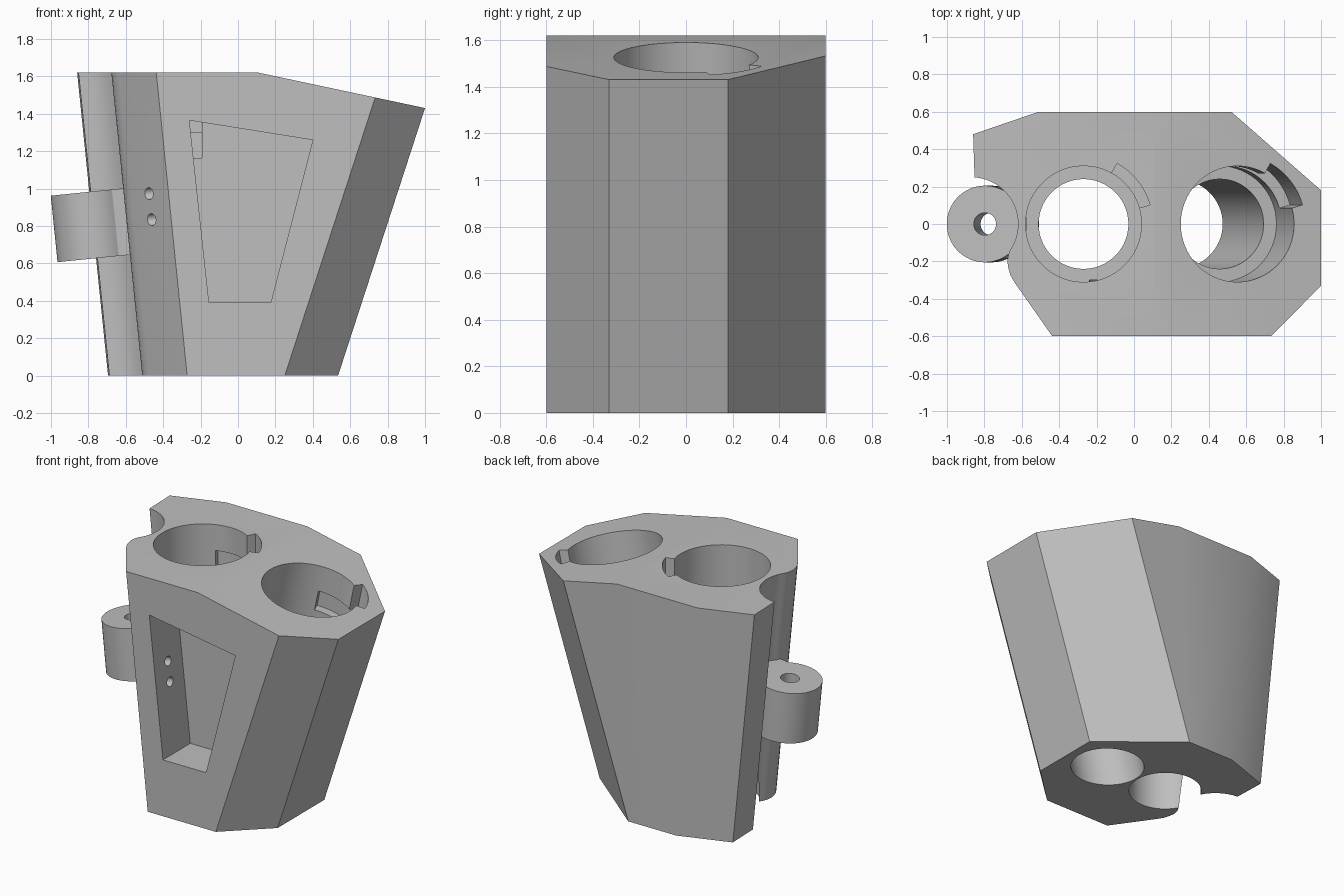
import bpy, bmesh, math
from mathutils import Matrix, Vector

if "Cube" in bpy.data.objects:
    bpy.data.objects.remove(bpy.data.objects["Cube"])

grey = bpy.data.materials.new("plain_grey")
grey.diffuse_color = (0.52, 0.52, 0.52, 1)
grey.use_nodes = True
grey.node_tree.nodes["Principled BSDF"].inputs["Base Color"].default_value = grey.diffuse_color

L_SLOPE, R_SLOPE = -0.102, 0.325      # lean of the left and right sides (dx per z)
TILT_L, TILT_R = math.radians(-5.8), math.radians(12)
TOP = 1.62


def arc(r, a0, a1, n, cx=0, cy=0):
    return [(cx + r * math.cos(math.radians(a0 + (a1 - a0) * i / n)),
             cy + r * math.sin(math.radians(a0 + (a1 - a0) * i / n))) for i in range(n + 1)]


def circle(r, n=64):
    return arc(r, 0, 360, n)[:-1]


def frame(x, y, z, angle=0, axis='Y'):
    return Matrix.Translation((x, y, z)) @ Matrix.Rotation(angle, 4, axis)


def loft(name, low, high, z0, z1, mat=None, cut=None):
    """Solid between two matching outlines, optionally trimmed by a plane."""
    bm = bmesh.new()
    a = [bm.verts.new((x, y, z0)) for x, y in low]
    b = [bm.verts.new((x, y, z1)) for x, y in high]
    bm.faces.new(a[::-1])
    bm.faces.new(b)
    n = len(a)
    for i in range(n):
        j = (i + 1) % n
        bm.faces.new((a[i], a[j], b[j], b[i]))
    if cut:
        res = bmesh.ops.bisect_plane(bm, geom=bm.verts[:] + bm.edges[:] + bm.faces[:],
                                     plane_co=cut[0], plane_no=cut[1], clear_outer=True)
        edges = [e for e in bm.edges if e.is_boundary]
        bmesh.ops.contextual_create(bm, geom=edges)
    bmesh.ops.recalc_face_normals(bm, faces=bm.faces[:])
    if mat:
        bm.transform(mat)
    me = bpy.data.meshes.new(name)
    bm.to_mesh(me)
    bm.free()
    me.materials.append(grey)
    ob = bpy.data.objects.new(name, me)
    bpy.context.collection.objects.link(ob)
    return ob


def prism(name, pts, z0, z1, mat=None):
    return loft(name, pts, pts, z0, z1, mat)


def carve(target, cutter):
    bpy.context.view_layer.objects.active = target
    m = target.modifiers.new("cut", 'BOOLEAN')
    m.operation, m.solver, m.object = 'DIFFERENCE', 'EXACT', cutter
    bpy.ops.object.modifier_apply(modifier=m.name)
    bpy.data.objects.remove(cutter)


# Body outline at the floor: right half leans right, left half leans left
right = [(0.25, -0.6), (0.535, -0.33), (0.535, 0.18), (0.022, 0.6)]
left_top = [(-0.51, 0.6), (-0.86, 0.48)]
left_top += arc(0.25, 86, -34, 24, -0.87, 0)           # hinge groove
left_top += [(-0.673, -0.17), (-0.677, -0.2), (-0.672, -0.235), (-0.66, -0.275),
             (-0.64, -0.31), (-0.437, -0.6)]
low = right + [(x - L_SLOPE * TOP, y) for x, y in left_top]
high = [(x + R_SLOPE * TOP, y) for x, y in right] + left_top
body = loft("body", low, high, 0, TOP,
            cut=(Vector((0.11, 0, TOP)), Vector((math.sin(TILT_R), 0, math.cos(TILT_R)))))

# Two stepped bores, each with an L-shaped locking slot
for mat in (frame(-0.27, 0, TOP), frame(0.553, 0, 1.525, TILT_R)):
    carve(body, prism("bore", circle(0.31), -0.455, 0.2, mat))
    carve(body, prism("through_hole", circle(0.24), -2, 0.1, mat))
    for end, z0, z1 in ((61, -0.32, 0.2), (110, -0.321, -0.18)):
        pts = arc(0.37, 16, end, 24) + arc(0.27, end, 16, 24)
        carve(body, prism("slot", pts, z0, z1, mat))

# Front pocket
pocket = [(-0.26, 1.365), (-0.155, 0.39), (0.175, 0.39), (0.4, 1.26)]
carve(body, prism("pocket", pocket, 0.3, 0.7, frame(0, 0, 0, math.pi / 2, 'X')))

# Two screw holes from the left chamfer into the pocket
for x, z in ((-0.48, 0.973), (-0.466, 0.834)):
    carve(body, prism("screw_hole", circle(0.032, 32), -0.3, 0.32,
                      frame(x, -0.45, z, math.pi / 2 + TILT_L)))

# Hinge lug with neck and pin hole
mat = frame(-0.797, 0, 0.983, TILT_L)
lug = prism("hinge_lug", arc(0.205, 53, 307, 48) + [(0.255, -0.164), (0.255, 0.164)],
            -0.357, 0, mat)
carve(lug, prism("pin_hole", circle(0.06, 40), -0.6, 0.2, mat))

# Smooth round walls, keep sharp edges
for ob in (body, lug):
    bpy.ops.object.select_all(action='DESELECT')
    ob.select_set(True)
    bpy.context.view_layer.objects.active = ob
    bpy.ops.object.shade_smooth_by_angle(angle=math.radians(20))
